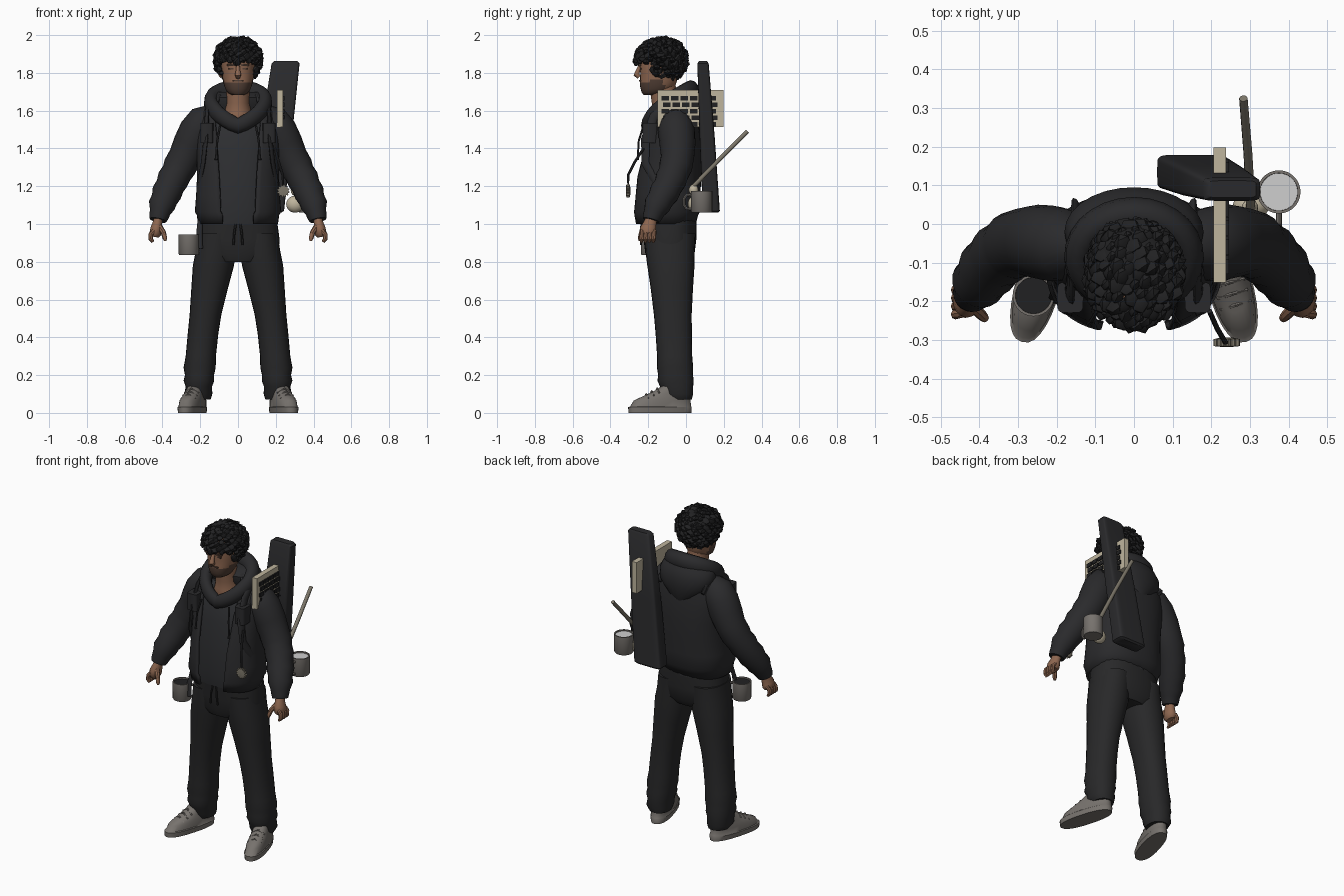
import bpy, bmesh, math, random
from mathutils import Vector, Matrix

random.seed(4)


def mat(name, r, g, b):
    m = bpy.data.materials.new(name)
    m.diffuse_color = (r, g, b, 1)
    return m


JACKET = mat("jacket black", .023, .023, .025)
PANTS = mat("trouser black", .021, .021, .022)
TEE = mat("shirt charcoal", .027, .028, .031)
HAIR = mat("hair black", .015, .015, .016)
SKIN = mat("skin brown", .27, .135, .08)
BEARD = mat("beard brown", .085, .05, .036)
GREY = mat("warm grey", .185, .17, .155)
BEIGE = mat("plastic beige", .52, .46, .34)
STICK = mat("stick grey brown", .2, .18, .14)
LIGHT = mat("lid light grey", .62, .62, .62)


def finish(name, bm, m, extra=None, rule=None):
    """Turn a bmesh into a smooth object, with an optional second colour by rule."""
    bmesh.ops.recalc_face_normals(bm, faces=bm.faces)
    if rule:
        for f in bm.faces:
            f.material_index = int(rule(f.calc_center_median()))
    me = bpy.data.meshes.new(name)
    bm.to_mesh(me)
    bm.free()
    me.materials.append(m)
    if extra:
        me.materials.append(extra)
    me.shade_smooth()
    me.set_sharp_from_angle(angle=math.radians(42))
    ob = bpy.data.objects.new(name, me)
    bpy.context.collection.objects.link(ob)
    return ob


def skin_rings(bm, rings, loop=True, closed=False):
    vs = [[bm.verts.new(p) for p in r] for r in rings]
    n = len(vs[0])
    for a, b in zip(vs, vs[1:] + (vs[:1] if closed else [])):
        for i in range(n if loop else n - 1):
            j = (i + 1) % n
            bm.faces.new((a[i], a[j], b[j], b[i]))
    if loop and not closed:
        bm.faces.new(vs[0])
        bm.faces.new(vs[-1])


def loft(name, rings, m, n=28, p=2.0, gaps=None, turn=None, **kw):
    """Stack of horizontal superellipses (cx, cy, z, rx, ry); gaps open the front."""
    out = []
    for k, (cx, cy, z, rx, ry) in enumerate(rings):
        g = gaps[k] if gaps else 0
        row = []
        for i in range(n):
            a = g + (2 * math.pi - 2 * g) * i / (n - 1 if gaps else n)
            s, c = math.sin(a), math.cos(a)
            v = Vector((cx + rx * math.copysign(abs(s) ** (2 / p), s),
                        cy - ry * math.copysign(abs(c) ** (2 / p), c), z))
            row.append(turn @ v if turn else v)
        out.append(row)
    bm = bmesh.new()
    skin_rings(bm, out, loop=not gaps)
    return finish(name, bm, m, **kw)


def tube(name, pts, m, n=10, flat=1.0, ref=(0, 1, 0), closed=False, **kw):
    """Tube through points (x, y, z, radius)."""
    P = [Vector(q[:3]) for q in pts]
    rings = []
    for i, q in enumerate(pts):
        a = P[i - 1] if i or closed else P[0]
        b = P[(i + 1) % len(P)] if i < len(P) - 1 or closed else P[-1]
        t = (b - a).normalized()
        u = t.cross(Vector(ref)).normalized()
        v = u.cross(t)
        rings.append([P[i] + q[3] * (u * math.cos(w) + v * math.sin(w) * flat)
                      for w in (2 * math.pi * k / n for k in range(n))])
    bm = bmesh.new()
    skin_rings(bm, rings, closed=closed)
    return finish(name, bm, m, **kw)


def ball(bm, c, r, sub=2, rot=0):
    M = Matrix.Translation(c) @ Matrix.Rotation(rot, 4, (1, 1, 0)) @ Matrix.Diagonal((*r, 1))
    bmesh.ops.create_icosphere(bm, subdivisions=sub, radius=1, matrix=M)


def box(bm, c, size):
    bmesh.ops.create_cube(bm, size=1, matrix=Matrix.Translation(c) @ Matrix.Diagonal((*size, 1)))


# Trousers: hips and two legs with bunched cuffs
loft("hips", [(0, -.09, .80, .13, .11), (0, -.085, .84, .215, .13), (.005, -.085, .92, .215, .14),
              (.005, -.09, 1.03, .2, .145)], PANTS, p=2.4)
for s, side in ((-1, "left"), (1, "right")):
    loft(side + "_leg", [(s * x, y, z, rx, ry) for x, y, z, rx, ry in (
        (.205, -.04, .07, .06, .07), (.21, -.045, .10, .074, .083), (.207, -.05, .14, .07, .088),
        (.207, -.055, .17, .081, .096), (.204, -.055, .20, .077, .092), (.203, -.058, .24, .085, .096),
        (.197, -.06, .30, .08, .093), (.185, -.065, .42, .081, .096), (.172, -.07, .52, .084, .1),
        (.15, -.075, .66, .097, .112), (.13, -.08, .78, .109, .125), (.118, -.085, .86, .105, .13),
        (.11, -.085, .95, .1, .135))], PANTS, n=24, p=2.2)
    # Shoe: stacked soles, shortening to the ankle, toes turned out
    turn = Matrix.Translation((s * .242, -.138, 0)) @ Matrix.Rotation(s * math.radians(16), 4, 'Z')
    loft(side + "_shoe", [(0, 0, 0, .056, .172), (0, 0, .03, .059, .174), (0, .004, .034, .055, .167),
                          (0, .012, .065, .054, .155), (0, .035, .088, .049, .128),
                          (0, .065, .115, .044, .097), (0, .09, .15, .04, .065)],
         GREY, n=28, p=2.4, turn=turn)
    for k in range(3):
        a = [turn @ Vector((x, -.075 + k * .03, z + k * .015)) for x, z in
             ((-.04, .075), (0, .1), (.04, .075))]
        tube(side + "_shoe_lace", [(*v, .005) for v in a], GREY, n=6)
    # Waist cord
    tube(side + "_waist_cord", [(s * .012, -.235, 1.0, .006), (s * .02, -.243, .95, .006),
                                (s * .024, -.238, .89, .006)], PANTS, n=6)

# Shirt under the open jacket
loft("shirt", [(0, -.09, 1.0, .19, .145), (0, -.095, 1.08, .185, .15), (0, -.09, 1.25, .185, .145),
               (0, -.08, 1.4, .19, .14), (0, -.075, 1.5, .18, .122), (0, -.07, 1.55, .15, .105),
               (0, -.07, 1.6, .11, .06)], TEE, p=2.4)

# Jacket shell, open at the front
jacket = loft("jacket", [(0, -.11, 1.0, .205, .155), (0, -.108, 1.05, .212, .166), (0, -.105, 1.065, .222, .172),
                         (0, -.1, 1.15, .215, .17), (0, -.095, 1.25, .21, .168), (0, -.08, 1.36, .213, .155),
                         (0, -.07, 1.46, .222, .14), (0, -.065, 1.53, .22, .125),
                         (0, -.06, 1.59, .19, .11), (0, -.055, 1.64, .15, .1), (0, -.05, 1.68, .11, .08)],
              JACKET, n=44, p=2.4, gaps=[.33, .33, .35, .38, .42, .45, .45, .5, .62, .75, .9])
mod = jacket.modifiers.new("thickness", 'SOLIDIFY')
mod.thickness, mod.offset = .014, 0

# Hood: rolled collar plus the bag hanging behind
ring = []
for k in range(28):
    a = 2 * math.pi * k / 28
    back = (1 - math.cos(a)) / 2
    ring.append((.142 * math.sin(a), -.09 - .115 * math.cos(a), 1.52 + .185 * back ** .6, .033 + .012 * back))
tube("hood_collar", ring, JACKET, n=12, flat=1.25, ref=(0, 0, 1), closed=True)
loft("hood_bag", [(0, .02, 1.47, .04, .05), (0, .01, 1.51, .11, .075), (0, 0, 1.57, .165, .095),
                  (0, -.02, 1.63, .18, .115), (0, -.03, 1.67, .165, .11), (0, -.02, 1.7, .13, .08)], JACKET)

for s, side in ((-1, "left"), (1, "right")):
    # Sleeve with creases, then ribbed cuff
    tube(side + "_sleeve", [(s * x, y, z, r) for x, y, z, r in (
        (.13, -.06, 1.58, .06), (.175, -.055, 1.545, .092), (.215, -.05, 1.49, .098), (.25, -.045, 1.42, .095),
        (.28, -.045, 1.355, .088), (.31, -.055, 1.3, .088), (.325, -.065, 1.27, .081), (.345, -.08, 1.235, .084),
        (.36, -.095, 1.2, .076), (.377, -.115, 1.165, .08), (.39, -.135, 1.13, .07), (.403, -.152, 1.1, .071),
        (.412, -.168, 1.065, .056), (.42, -.18, 1.035, .05), (.423, -.184, 1.02, .045))], JACKET, n=20)
    # Hand: palm, fingers, thumb
    tube(side + "_palm", [(s * x, y, z, r) for x, y, z, r in (
        (.42, -.18, 1.04, .03), (.426, -.19, 1.005, .034), (.432, -.2, .975, .043),
        (.437, -.2, .95, .043), (.44, -.198, .935, .03))], SKIN, n=14, flat=.75, ref=(1, 0, 0))
    for k in range(4):
        y = -.168 - .021 * k
        tube(side + "_finger", [(s * .445, y, .965, .012), (s * .462, y - .002, .945, .0125),
                                (s * .462, y - .004, .92, .012), (s * .45, y - .005, .905, .008)], SKIN, n=8)
    tube(side + "_thumb", [(s * .415, -.215, .985, .016), (s * .395, -.235, .955, .014),
                           (s * .387, -.243, .925, .012), (s * .385, -.245, .91, .006)], SKIN, n=8)
    # Shoulder strap, chest pouch, hood cord
    tube(side + "_strap", [(s * .15, .05, 1.55, .025), (s * .16, -.06, 1.665, .025), (s * .165, -.17, 1.57, .025),
                           (s * .17, -.215, 1.45, .025), (s * .185, -.215, 1.32, .022),
                           (s * .205, -.16, 1.22, .02)], JACKET, n=8, flat=.4, ref=(s, -.4, 0))
    loft(side + "_chest_pouch", [(s * .165, -.19, z, .034, .04) for z in (1.43, 1.44, 1.52, 1.535)],
         JACKET, n=16, p=5)
    tube(side + "_hood_cord", [(s * .095, -.225, 1.52, .006), (s * .11, -.25, 1.44, .006),
                               (s * .115, -.255, 1.36, .006), (s * .115, -.257, 1.34, .009)], JACKET, n=6)

# Neck and head
loft("neck", [(0, -.1, 1.5, .07, .07), (0, -.1, 1.55, .082, .088), (0, -.1, 1.59, .072, .078),
              (0, -.115, 1.64, .06, .066), (0, -.125, 1.74, .06, .07)], SKIN)
loft("head", [(0, -.19, 1.682, .03, .032), (0, -.168, 1.695, .055, .066), (0, -.155, 1.715, .067, .085),
              (0, -.15, 1.735, .074, .094), (0, -.147, 1.75, .078, .097), (0, -.145, 1.765, .081, .098),
              (0, -.142, 1.80, .086, .1), (0, -.138, 1.85, .089, .11), (0, -.135, 1.91, .085, .108),
              (0, -.13, 1.96, .055, .07)], SKIN, p=2.2, extra=BEARD,
     rule=lambda c: c.z < 1.746 and c.y < -.12 or c.z < 1.77 and .055 < abs(c.x) and -.2 < c.y < -.13)
tube("nose", [(0, -.243, 1.84, .009), (0, -.255, 1.81, .012), (0, -.262, 1.79, .017), (0, -.248, 1.777, .012)],
     SKIN, n=10)
bm = bmesh.new()
box(bm, (0, -.243, 1.758), (.06, .012, .007))
for s in (-1, 1):
    box(bm, (s * .037, -.245, 1.842), (.042, .012, .009))
    box(bm, (s * .036, -.239, 1.823), (.026, .008, .008))
finish("brows_eyes_moustache", bm, BEARD)
bm = bmesh.new()
for s in (-1, 1):
    ball(bm, (s * .091, -.125, 1.805), (.012, .02, .032))
finish("ears", bm, SKIN)

# Curly hair: cap with scattered clumps, longer at the back
bm = bmesh.new()
ball(bm, (0, -.115, 1.885), (.113, .118, .1), 3)
for k in range(230):
    z = 1 - 1.95 * (k + .5) / 230
    a = k * 2.39996
    h = math.sqrt(1 - z * z)
    d = Vector((h * math.cos(a), h * math.sin(a), z))
    low = -.1 if d.y < -.45 else (-.7 if d.y < .1 else -.95)
    if z > low:
        q = Vector((.116 * d.x, -.13 + .13 * d.y, 1.868 + .112 * d.z))
        r = random.uniform(.015, .026)
        ball(bm, q, (r, r * 1.2, r * .8), 1, random.uniform(0, 3))
finish("hair", bm, HAIR)

# Slanted case on the back
loft("back_case", [(.15, .135, 1.06, .08, .035), (.152, .134, 1.07, .092, .045), (.2, .112, 1.46, .085, .04),
                   (.252, .09, 1.85, .074, .03), (.254, .09, 1.862, .062, .022)], JACKET, n=40, p=7)

# Keyboard through the case, keys on its outer face
bm = bmesh.new()
box(bm, (.222, .023, 1.612), (.033, .35, .195))
finish("keyboard", bm, BEIGE)
bm = bmesh.new()
for row in range(5):
    for col in range(6):
        box(bm, (.2415, -.11 + .05 * col + .008 * (row % 2), 1.665 - .034 * row), (.008, .04, .024))
finish("keyboard_keys", bm, HAIR)


def mug(name, x, y, z0, z1, r, lid, hx, hy):
    """Cup with a wall, inner disc and a side handle towards (hx, hy)."""
    loft(name, [(x, y, z, q, q) for z, q in ((z0, r * .92), (z0 + .006, r), (z1, r), (z1, r * .87),
                                             (z1 - .012, r * .86))], GREY)
    loft(name + "_inside", [(x, y, z1 - .014, r * .87, r * .87), (x, y, z1 - .008, r * .87, r * .87)], lid)
    zc = (z0 + z1) / 2
    tube(name + "_handle", [(x + hx * (r - .004 + e), y + hy * (r - .004 + e), zc + f, .008) for e, f in
                            ((0, .038), (.028, .036), (.042, .015), (.042, -.015), (.028, -.036), (0, -.038))],
         GREY, n=8, ref=(hy, -hx, 0))


mug("back_mug", .375, .083, 1.06, 1.175, .056, LIGHT, 0, -1)
mug("hip_mug", -.26, -.185, .835, .945, .054, HAIR, .9, .4)
tube("hip_mug_strap", [(-.2, -.17, 1.02, .014), (-.205, -.19, .95, .016), (-.2, -.2, .87, .014)],
     JACKET, n=8, flat=.5)

# Long stick ending in a cream bulb
tube("stick", [(.283, .325, 1.49, .011), (.295, .18, 1.345, .0115), (.302, .04, 1.2, .012)], STICK, n=10)
bm = bmesh.new()
ball(bm, (.302, .045, 1.105), (.047, .035, .045), 3)
ball(bm, (.3, .04, 1.18), (.022, .026, .03))
finish("stick_bulb", bm, BEIGE)

# Cog hanging in front on a thin rod
bm = bmesh.new()
rows = [[Vector((.24 + r * math.cos(a), y, 1.175 + r * math.sin(a))) for r, a in
         (((.034 if i // 2 % 2 else .027) * f, 2 * math.pi * i / 48) for i in range(48))]
        for y, f in ((-.318, .4), (-.316, 1), (-.298, 1), (-.294, .5))]
skin_rings(bm, rows)
finish("cog", bm, STICK)
tube("cog_rod", [(.195, -.225, 1.4, .007), (.215, -.27, 1.33, .007), (.236, -.306, 1.26, .007),
                 (.24, -.306, 1.19, .004)], JACKET, n=8)
